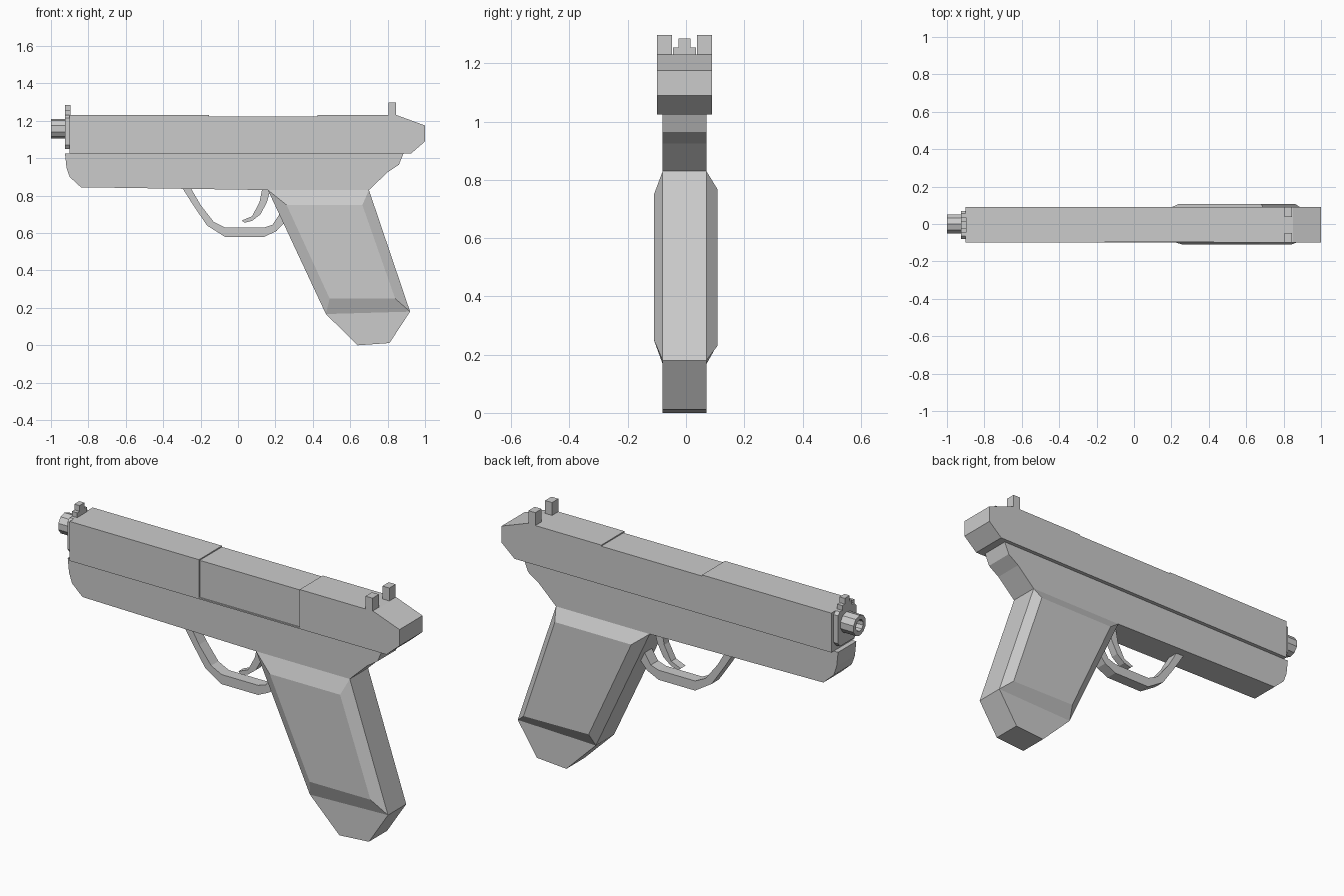
import bpy, bmesh, math

if "Cube" in bpy.data.objects:
    bpy.data.objects.remove(bpy.data.objects["Cube"])

YC = -0.005  # mid plane of the slide and frame


def loft(name, rings):
    """Skin a list of equal-length point rings and cap both ends."""
    bm = bmesh.new()
    vs = [[bm.verts.new(p) for p in r] for r in rings]
    n = len(vs[0])
    for a, b in zip(vs, vs[1:]):
        for i in range(n):
            bm.faces.new((a[i], a[(i + 1) % n], b[(i + 1) % n], b[i]))
    bm.faces.new(vs[0])
    bm.faces.new(vs[-1][::-1])
    bmesh.ops.recalc_face_normals(bm, faces=bm.faces)
    me = bpy.data.meshes.new(name)
    bm.to_mesh(me)
    bm.free()
    ob = bpy.data.objects.new(name, me)
    bpy.context.collection.objects.link(ob)
    return ob


def side(pts, y):
    return [(x, y, z) for x, z in pts]


def prism(name, pts, half, yc=YC):
    return loft(name, [side(pts, yc - half), side(pts, yc + half)])


def prism_x(name, pts, x0, x1):
    return loft(name, [[(x, y, z) for y, z in pts] for x in (x0, x1)])


def box(x0, x1, z0, z1):
    return [(x0, z0), (x1, z0), (x1, z1), (x0, z1)]


# Slide with shallow port recess on the front side and top
slide = prism("slide", [(-0.9, 1.025), (0.925, 1.025), (1.0, 1.09), (1.0, 1.175),
                        (0.85, 1.23), (-0.9, 1.23)], 0.095)
cutter = prism_x("port_cutter", [(-0.2, 1.032), (-0.093, 1.032), (-0.093, 1.224),
                                 (0.2, 1.224), (0.2, 1.4), (-0.2, 1.4)], -0.155, 0.425)
cutter.hide_render = True
cutter.hide_viewport = True
mod = slide.modifiers.new("port", "BOOLEAN")
mod.operation = "DIFFERENCE"
mod.solver = "EXACT"
mod.object = cutter

# Frame under the slide
prism("frame", [(-0.925, 1.025), (0.885, 1.025), (0.86, 0.965), (0.80, 0.925),
                (0.70, 0.83), (0.16, 0.83), (-0.84, 0.845), (-0.9, 0.9),
                (-0.917, 0.95)], 0.075)

# Grip with raised side panels, and its base
outline = [(0.16, 0.83), (0.70, 0.83), (0.92, 0.18), (0.47, 0.167)]
panel_front = [(0.26, 0.75), (0.665, 0.75), (0.84, 0.25), (0.49, 0.25)]
panel_back = [(0.24, 0.768), (0.68, 0.768), (0.86, 0.23), (0.485, 0.235)]
loft("grip", [side(panel_front, -0.11), side(outline, YC - 0.075),
              side(outline, YC + 0.075), side(panel_back, 0.108)])
prism("grip_base", [(0.47, 0.167), (0.92, 0.18), (0.81, 0.012), (0.64, 0.0)], 0.075)

# Trigger guard and trigger
prism("trigger_guard",
      [(-0.30, 0.845), (-0.24, 0.75), (-0.165, 0.64), (-0.07, 0.58), (0.14, 0.58),
       (0.205, 0.61), (0.27, 0.68), (0.25, 0.73), (0.225, 0.705), (0.185, 0.645),
       (0.14, 0.63), (-0.07, 0.63), (-0.13, 0.66), (-0.2, 0.75), (-0.255, 0.845)], 0.03)
prism("trigger",
      [(0.13, 0.84), (0.115, 0.765), (0.075, 0.69), (0.02, 0.667), (0.035, 0.655),
       (0.075, 0.665), (0.12, 0.70), (0.155, 0.765), (0.175, 0.84)], 0.02)

# Hollow muzzle
def circle(x, r, n=10):
    return [(x, r * math.cos(2 * math.pi * (i + 0.5) / n),
             1.158 + r * math.sin(2 * math.pi * (i + 0.5) / n)) for i in range(n)]

loft("muzzle", [circle(-0.89, 0.053), circle(-1.0, 0.053),
                circle(-1.0, 0.03), circle(-0.93, 0.03)])

# Front plate stepping up into the front sight
half = [(0.06, 1.05), (0.075, 1.07), (0.075, 1.215), (0.06, 1.23),
        (0.04, 1.23), (0.04, 1.255), (0.02, 1.255), (0.02, 1.285)]
plate = [(YC + y, z) for y, z in half] + [(YC - y, z) for y, z in reversed(half)]
prism_x("front_plate", plate, -0.925, -0.895)

# Pair of rear sight posts
for s, label in ((-1, "front"), (1, "back")):
    prism("rear_sight_" + label, box(0.805, 0.845, 1.22, 1.297), 0.026, YC + s * 0.069)
